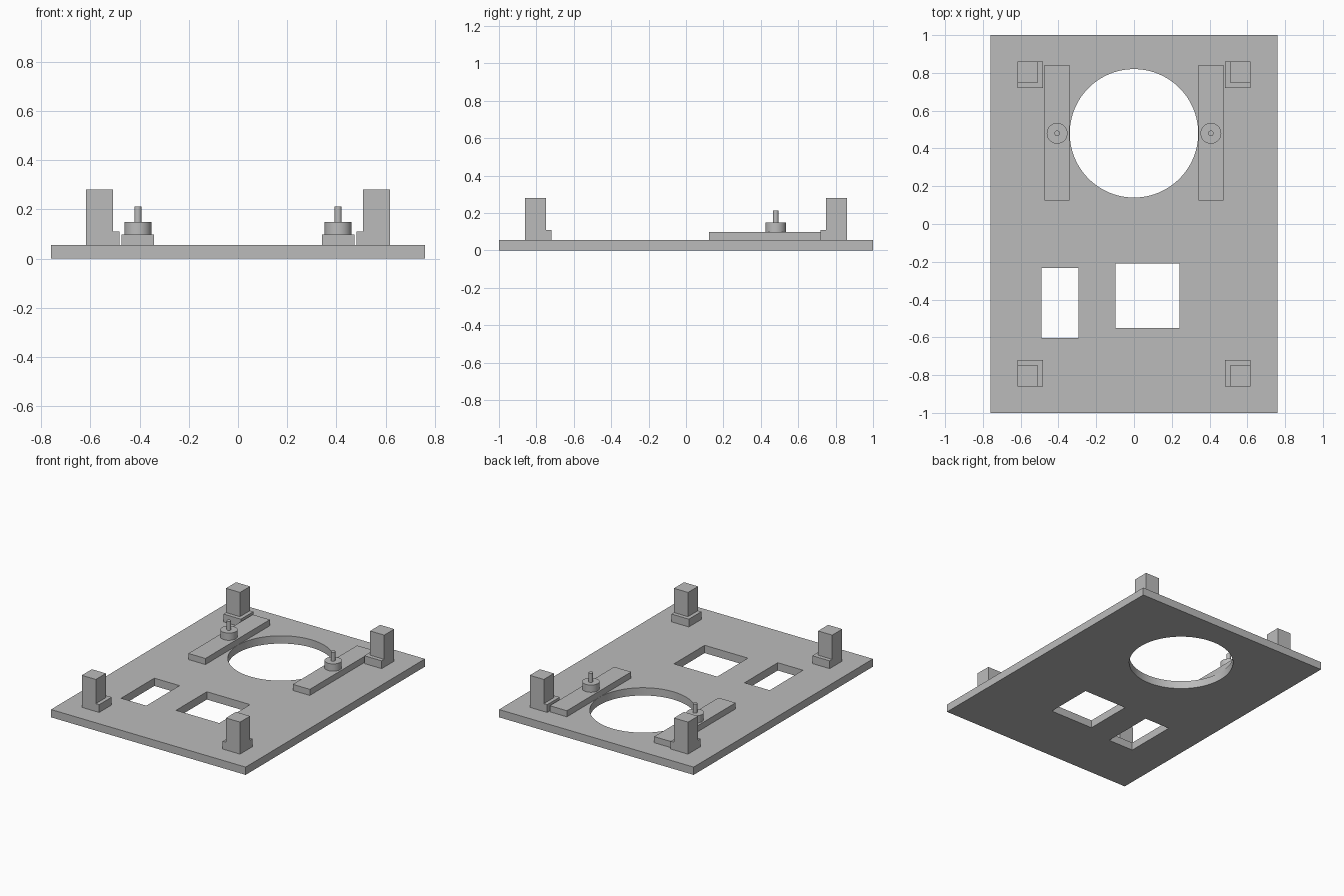
import bpy

default = bpy.data.objects.get("Cube")
if default:
    bpy.data.objects.remove(default, do_unlink=True)

# Single grey finish
grey = bpy.data.materials.new("plain_grey")
grey.use_nodes = True
colour = (0.5, 0.5, 0.5, 1)
grey.diffuse_color = colour
grey.node_tree.nodes["Principled BSDF"].inputs["Base Color"].default_value = colour


def finish(name):
    obj = bpy.context.object
    obj.name = name
    bpy.ops.object.transform_apply(location=False, rotation=False, scale=True)
    obj.data.materials.append(grey)
    return obj


def box(name, x, y, z):
    """Box from (min, max) ranges; ranges may be given in either order."""
    spans = (x, y, z)
    bpy.ops.mesh.primitive_cube_add(size=1, location=[(a + b) / 2 for a, b in spans])
    bpy.context.object.scale = [abs(b - a) for a, b in spans]
    return finish(name)


def cylinder(name, x, y, z, radius, sides):
    bpy.ops.mesh.primitive_cylinder_add(
        vertices=sides, radius=radius, depth=z[1] - z[0],
        location=(x, y, (z[0] + z[1]) / 2))
    obj = finish(name)
    bpy.ops.object.shade_smooth_by_angle()
    return obj


# Base plate with one round and two rectangular openings
TOP = 0.055
HOLE_Y = 0.48
plate = box("base_plate", (-0.76, 0.76), (-1, 1), (0, TOP))
through = (-0.1, 0.2)
cutters = [
    cylinder("round_cutter", 0, HOLE_Y, through, 0.34, 96),
    box("narrow_cutter", (-0.491, -0.294), (-0.603, -0.232), through),
    box("wide_cutter", (-0.098, 0.24), (-0.551, -0.208), through),
]
for cutter in cutters:
    cutter.hide_render = True
    cut = plate.modifiers.new(cutter.name, "BOOLEAN")
    cut.operation = "DIFFERENCE"
    cut.solver = "EXACT"
    cut.object = cutter
    bpy.context.view_layer.objects.active = plate
    bpy.ops.object.modifier_apply(modifier=cut.name)
    bpy.data.objects.remove(cutter, do_unlink=True)
bpy.ops.object.select_all(action="DESELECT")
plate.select_set(True)
bpy.context.view_layer.objects.active = plate
bpy.ops.object.shade_smooth_by_angle()

for side, sx in (("left", 1), ("right", -1)):
    # Corner supports: tall post on a low ledge that projects inwards
    for end, sy in (("front", -1), ("back", 1)):
        outer_x, outer_y = sx * 0.618, sy * 0.86
        box(f"{end}_{side}_ledge", (sx * 0.482, outer_x), (sy * 0.72, outer_y), (TOP, 0.11))
        box(f"{end}_{side}_post", (sx * 0.508, outer_x), (sy * 0.748, outer_y), (0.11, 0.281))

    # Rail beside the round opening, with a stepped locating pin
    box(f"{side}_rail", (sx * 0.341, sx * 0.474), (0.124, 0.842), (TOP, 0.098))
    cylinder(f"{side}_pin_collar", sx * 0.407, HOLE_Y, (0.098, 0.149), 0.055, 48)
    cylinder(f"{side}_pin", sx * 0.407, HOLE_Y, (0.149, 0.212), 0.0145, 32)
